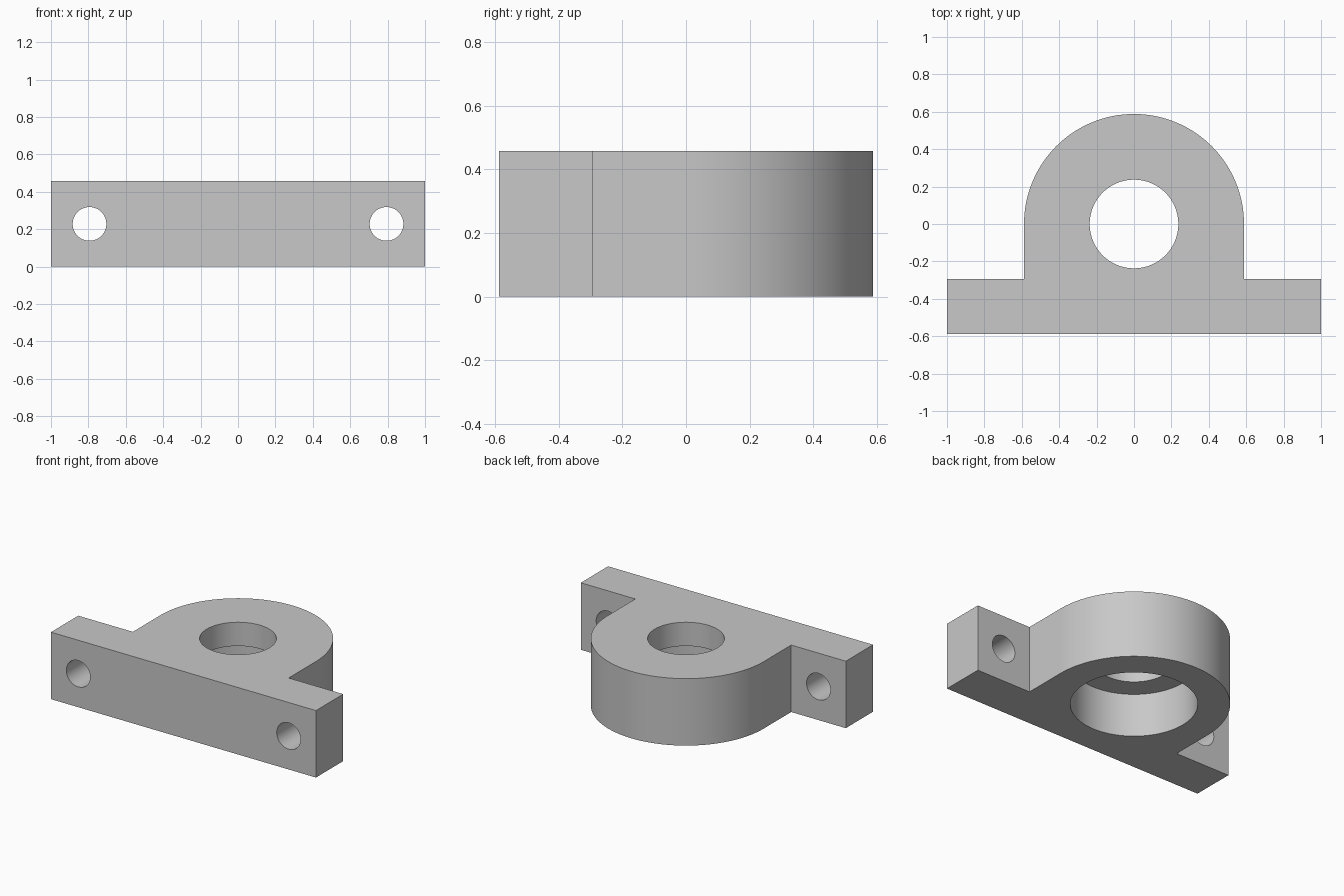
import bpy
import bmesh
from math import pi, sin, cos, radians

cube = bpy.data.objects.get("Cube")
if cube:
    bpy.data.objects.remove(cube, do_unlink=True)

HEIGHT = 0.457
RADIUS = 0.588      # outer radius of the rounded housing
FLANGE_BACK = -0.294
SEGMENTS = 96

grey = bpy.data.materials.new("plain grey")
grey.use_nodes = True
colour = (0.58, 0.58, 0.58, 1)
grey.diffuse_color = colour
grey.node_tree.nodes["Principled BSDF"].inputs["Base Color"].default_value = colour

# Housing and mounting flange share one outline, extruded upward
arc = [(RADIUS * cos(pi * i / SEGMENTS), RADIUS * sin(pi * i / SEGMENTS))
       for i in range(SEGMENTS + 1)]
outline = [(-RADIUS, FLANGE_BACK), (-1, FLANGE_BACK), (-1, -RADIUS),
           (1, -RADIUS), (1, FLANGE_BACK), (RADIUS, FLANGE_BACK)] + arc
bm = bmesh.new()
base = bm.faces.new([bm.verts.new((x, y, 0)) for x, y in outline])
top = bmesh.ops.extrude_face_region(bm, geom=[base])["geom"]
bmesh.ops.translate(bm, vec=(0, 0, HEIGHT),
                    verts=[v for v in top if isinstance(v, bmesh.types.BMVert)])
bmesh.ops.recalc_face_normals(bm, faces=bm.faces)
mesh = bpy.data.meshes.new("bearing_block")
bm.to_mesh(mesh)
bm.free()
mesh.materials.append(grey)
block = bpy.data.objects.new("bearing_block", mesh)
bpy.context.collection.objects.link(block)


def drill(name, radius, depth, location, tilt=0):
    """Cut a round hole in the block and discard the cutter."""
    bpy.ops.mesh.primitive_cylinder_add(vertices=SEGMENTS, radius=radius, depth=depth,
                                        location=location, rotation=(tilt, 0, 0))
    cutter = bpy.context.object
    cutter.name = name
    cutter.hide_render = True
    cutter.data.materials.append(grey)
    mod = block.modifiers.new(name, 'BOOLEAN')
    mod.operation = 'DIFFERENCE'
    mod.solver = 'EXACT'
    mod.object = cutter
    bpy.ops.object.select_all(action='DESELECT')
    block.select_set(True)
    bpy.context.view_layer.objects.active = block
    bpy.ops.object.modifier_apply(modifier=name)
    bpy.data.objects.remove(cutter, do_unlink=True)


# Shaft hole, wider bearing seat from below, and two bolt holes
drill("shaft_hole", 0.237, 2, (0, 0, 0))
drill("bearing_seat", 0.39, 2 * 0.295, (0, 0, 0))
for side in (-1, 1):
    drill("bolt_hole", 0.09, 1, (side * 0.794, -0.45, HEIGHT / 2), radians(90))

bpy.ops.object.shade_smooth_by_angle(angle=radians(30))
